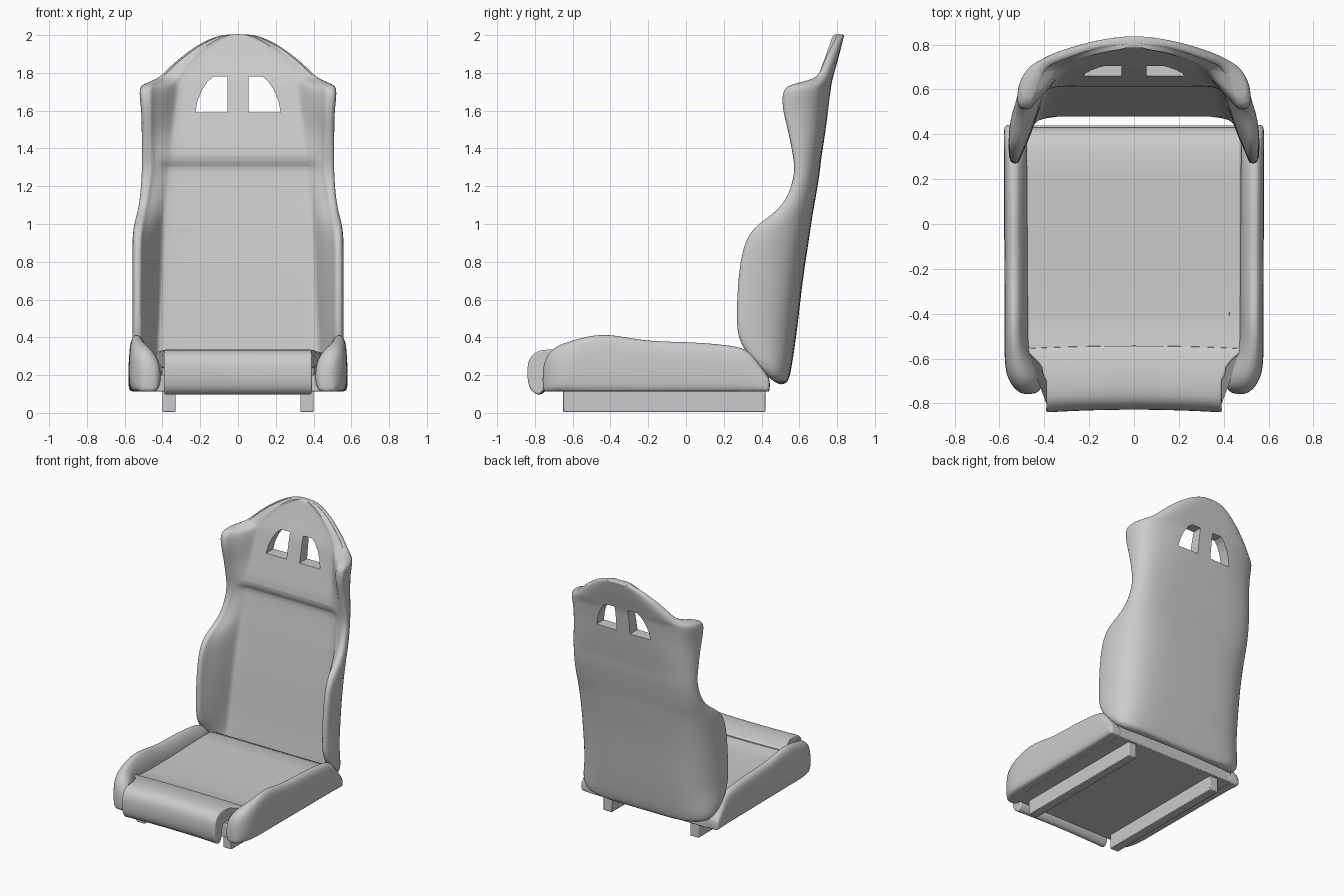
import bpy, bmesh, math
from mathutils import Vector

cube = bpy.data.objects.get("Cube")
if cube:
    bpy.data.objects.remove(cube, do_unlink=True)

grey = bpy.data.materials.new("seat grey")
grey.use_nodes = True
colour = (0.6, 0.6, 0.6, 1)
grey.diffuse_color = colour
grey.node_tree.nodes["Principled BSDF"].inputs["Base Color"].default_value = colour


def loft(name, rings, subdivide=0, mirror=False, closed_ends=True):
    """Skin a list of equal-length point rings and cap both ends."""
    bm = bmesh.new()
    rows = [[bm.verts.new(p) for p in ring] for ring in rings]
    count = len(rows[0])
    for low, high in zip(rows, rows[1:]):
        for i in range(count):
            j = (i + 1) % count
            bm.faces.new((low[i], low[j], high[j], high[i]))
    bm.faces.new(rows[0][::-1])
    bm.faces.new(rows[-1])
    bmesh.ops.recalc_face_normals(bm, faces=bm.faces)
    mesh = bpy.data.meshes.new(name)
    bm.to_mesh(mesh)
    bm.free()
    mesh.materials.append(grey)
    obj = bpy.data.objects.new(name, mesh)
    bpy.context.collection.objects.link(obj)
    if mirror:
        obj.modifiers.new("Mirror", 'MIRROR').use_mirror_merge = False
    if subdivide:
        mod = obj.modifiers.new("Subdivision", 'SUBSURF')
        mod.levels = mod.render_levels = subdivide
    return obj


def smooth(obj, angle=40):
    bpy.ops.object.select_all(action='DESELECT')
    obj.select_set(True)
    bpy.context.view_layer.objects.active = obj
    bpy.ops.object.shade_smooth_by_angle(angle=math.radians(angle))


def bevel(obj, width, segments=3):
    mod = obj.modifiers.new("Bevel", 'BEVEL')
    mod.width, mod.segments = width, segments
    mod.limit_method, mod.angle_limit = 'ANGLE', math.radians(50)


# Backrest: height, wing front, back, outer width, rim inner width, wing root
back_rows = [
    (.15, .49, .53, .42, .40, .38), (.19, .43, .55, .53, .47, .41),
    (.28, .35, .565, .56, .50, .42), (.38, .275, .58, .56, .505, .42),
    (.5, .265, .595, .56, .505, .415), (.72, .275, .62, .56, .505, .405),
    (.88, .30, .645, .56, .505, .40), (.98, .35, .66, .557, .50, .395),
    (1.05, .46, .67, .535, .485, .39), (1.13, .535, .685, .52, .47, .38),
    (1.25, .572, .705, .51, .45, .37), (1.31, .572, .712, .51, .445, .365),
    (1.34, .57, .715, .51, .445, .36), (1.5, .54, .74, .51, .45, .345),
    (1.6, .51, .752, .512, .45, .33), (1.7, .508, .765, .525, .45, .32),
    (1.74, .54, .77, .515, .45, .315), (1.765, .69, .775, .425, .40, .31),
    (1.82, .715, .79, .375, .355, .28), (1.89, .745, .81, .295, .275, .22),
    (1.95, .775, .825, .21, .19, .15), (1.99, .795, .835, .13, .11, .08),
    (2.005, .80, .84, .06, .05, .03)]


def back_ring(z, front, back, outer, rim, root):
    depth = back - front
    pad = 0.075 if z < 1.32 else 0.115 - 0.09 * (z - 1.32)
    panel = max(back - pad, front if z < 0.18 else 0)
    half = [(0, back), (root * 0.5, back), (root * 0.9, back - 0.03 * depth),
            (outer * 0.85, back - 0.16 * depth),
            (outer * 0.95, back - 0.38 * depth),
            (outer, back - 0.65 * depth), (outer, front + 0.1 * depth),
            (outer - 0.012, front), (rim + 0.008, front),
            (rim, front + 0.1 * depth),
            ((rim + root) / 2, (front + panel) / 2),
            (root + 0.01, panel - 0.01), (root - 0.01, panel),
            (root * 0.5, panel), (0, panel)]
    other = [(-x, y) for x, y in half[-2:0:-1]]
    return [(x, y, z) for x, y in half + other]


backrest = loft("backrest", [back_ring(*row) for row in back_rows], 2)

# Harness openings cut through the head section
opening = [(.055, 1.59), (.226, 1.59), (.215, 1.65), (.19, 1.71),
           (.16, 1.755), (.13, 1.78), (.055, 1.78)]
cutter = loft("harness_opening_cutter",
              [[(x, y, z) for x, z in opening] for y in (0.4, 1.1)],
              mirror=True)
cutter.hide_render = True
cutter.hide_set(True)
cut = backrest.modifiers.new("Openings", 'BOOLEAN')
cut.operation, cut.solver, cut.object = 'DIFFERENCE', 'EXACT', cutter
smooth(backrest)


# Seat cushion and front roll: side profiles swept across the width
def cushion_width(y):
    blend = min(max((y + 0.70) / 0.13, 0), 1)
    return 0.39 + 0.09 * blend * blend


def sweep(name, profile, sag):
    rings = []
    for i in range(13):
        u = i / 6 - 1
        dip = sag * (1 - u * u)
        rings.append([(u * cushion_width(y), y + dip, z) for y, z in profile])
    obj = loft(name, rings)
    bevel(obj, 0.012)
    smooth(obj)
    return obj


def rounded(points, steps=5):
    """Catmull-Rom curve through a closed outline."""
    pts, out = [Vector(p) for p in points], []
    for i in range(len(pts)):
        a, b, c, d = (pts[(i + k - 1) % len(pts)] for k in range(4))
        for s in range(steps):
            t = s / steps
            out.append(0.5 * (2 * b + (c - a) * t
                              + (2 * a - 5 * b + 4 * c - d) * t * t
                              + (3 * b - a - 3 * c + d) * t ** 3))
    return out


sweep("seat_cushion", [(-.66, .13), (-.66, .30), (-.57, .305), (-.5, .287),
                       (-.4, .28), (-.1, .28), (.2, .29), (.34, .29),
                       (.40, .265), (.43, .21), (.44, .13)], 0)
sweep("front_roll", rounded([(-.785, .098), (-.825, .13), (-.84, .2),
                             (-.83, .28), (-.785, .325), (-.70, .335),
                             (-.60, .322), (-.555, .30), (-.62, .25),
                             (-.73, .22), (-.75, .13)]), 0.012)

# Seat bolsters: depth position, inner width, outer width, top height
bolster_rows = [
    (-.76, .44, .50, .24), (-.735, .41, .535, .315), (-.68, .405, .57, .36),
    (-.60, .45, .578, .385), (-.52, .47, .578, .408), (-.43, .47, .578, .418),
    (-.33, .47, .578, .405), (-.2, .47, .578, .38), (.05, .47, .58, .376),
    (.2, .47, .58, .362), (.32, .47, .58, .345), (.365, .47, .58, .29),
    (.425, .47, .58, .21), (.445, .47, .575, .18)]


def bolster_ring(y, inner, outer, top):
    base, width = 0.112, outer - inner
    rise = top - base
    half = [(0, 0), (0, .55), (.12, .78), (.42, 1), (.75, 1), (.93, .88),
            (1, .6), (1, .2), (.93, 0), (.5, 0)]
    return [(inner + u * width, y, base + v * rise) for u, v in half]


bolsters = loft("seat_bolsters", [bolster_ring(*r) for r in bolster_rows], 2, True)
smooth(bolsters, 50)


# Seat pan and mounting rails
def box(name, low, high, mirror=False):
    (x0, y0, z0), (x1, y1, z1) = low, high
    rings = [[(x0, y0, z), (x1, y0, z), (x1, y1, z), (x0, y1, z)]
             for z in (z0, z1)]
    obj = loft(name, rings, mirror=mirror)
    bevel(obj, 0.005, 2)
    smooth(obj)


box("seat_pan", (-.5, -.70, .112), (.5, .44, .2))
box("mounting_rails", (.33, -.65, .005), (.40, .42, .12), True)
